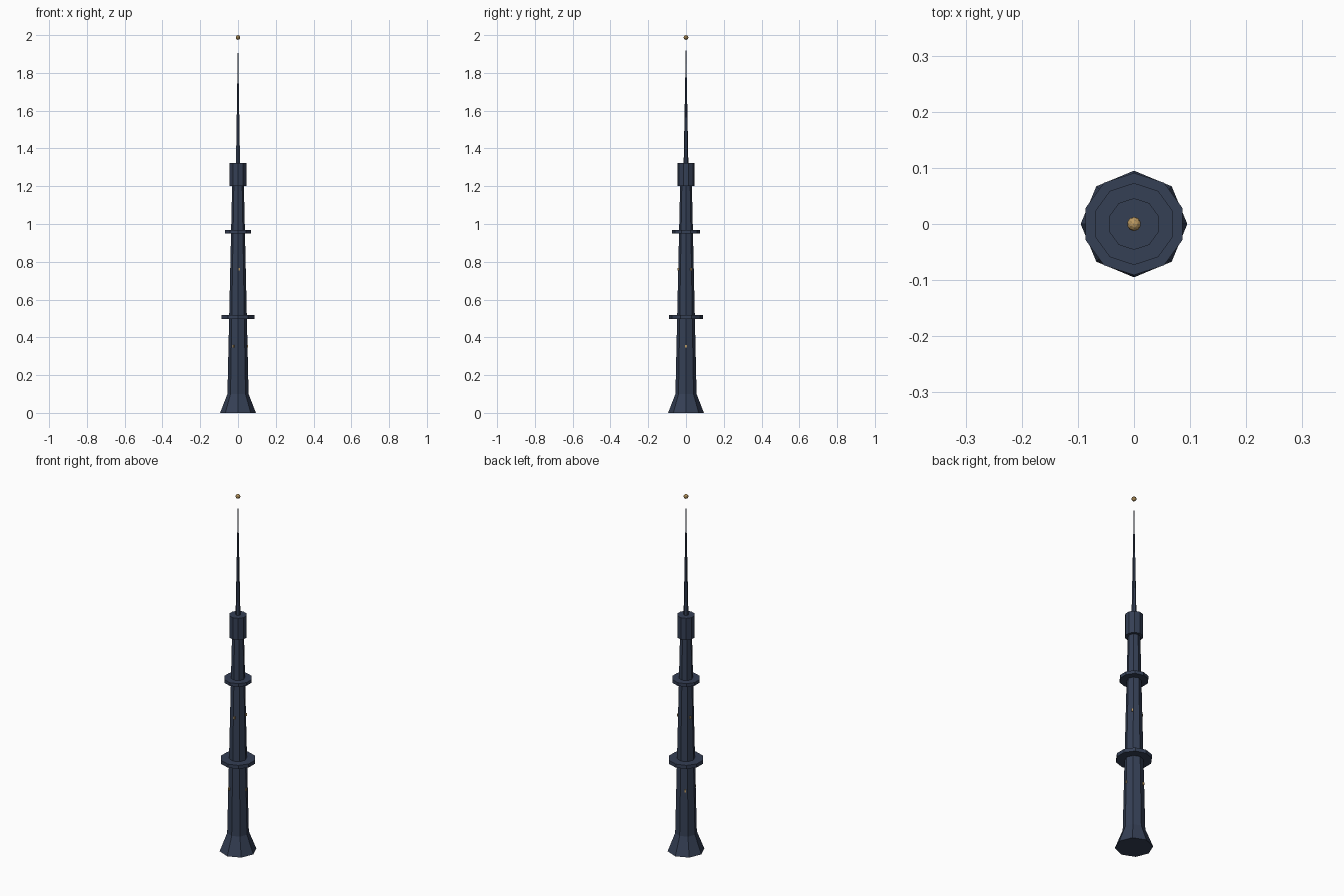
import bpy
from math import radians, cos, sin

if "Cube" in bpy.data.objects:
    bpy.data.objects.remove(bpy.data.objects["Cube"])


def material(name, rgb):
    m = bpy.data.materials.new(name)
    m.diffuse_color = (*rgb, 1)
    m.use_nodes = True
    m.node_tree.nodes["Principled BSDF"].inputs["Base Color"].default_value = m.diffuse_color
    return m


navy = material("navy", (0.035, 0.05, 0.09))
gold = material("gold", (0.5, 0.32, 0.12))


def tapered(name, sides, r0, r1, z0, z1):
    bpy.ops.mesh.primitive_cone_add(vertices=sides, radius1=r0, radius2=r1,
                                    depth=z1 - z0, location=(0, 0, (z0 + z1) / 2))
    ob = bpy.context.object
    ob.name = name
    ob.data.materials.append(navy)
    return ob


# Flared foot and tapering octagonal shaft
tapered("foot", 8, 0.095, 0.056, 0, 0.10)
tapered("shaft", 8, 0.056, 0.031, 0.10, 1.21)

# Ring platforms and the head drum
tapered("lower_platform", 10, 0.091, 0.091, 0.497, 0.517)
tapered("upper_platform", 10, 0.073, 0.073, 0.95, 0.968)
tapered("head_drum", 10, 0.046, 0.046, 1.20, 1.323)

# Needle antenna with a beacon at its tip
tapered("antenna", 6, 0.0125, 0.0, 1.32, 1.988)
bpy.ops.mesh.primitive_ico_sphere_add(subdivisions=2, radius=0.0125, location=(0, 0, 1.9875))
beacon = bpy.context.object
beacon.name = "beacon"
beacon.data.materials.append(gold)

# Small lit windows, three around the shaft at each level
for level, z, r, start in (("lower", 0.353, 0.049, 0), ("upper", 0.76, 0.041, 38)):
    for i in range(3):
        a = radians(start + 120 * i)
        bpy.ops.mesh.primitive_cube_add(size=1, location=(r * cos(a), r * sin(a), z),
                                        rotation=(0, 0, a))
        ob = bpy.context.object
        ob.name = f"{level}_window_{i + 1}"
        ob.scale = (0.008, 0.008, 0.014)
        ob.data.materials.append(gold)
